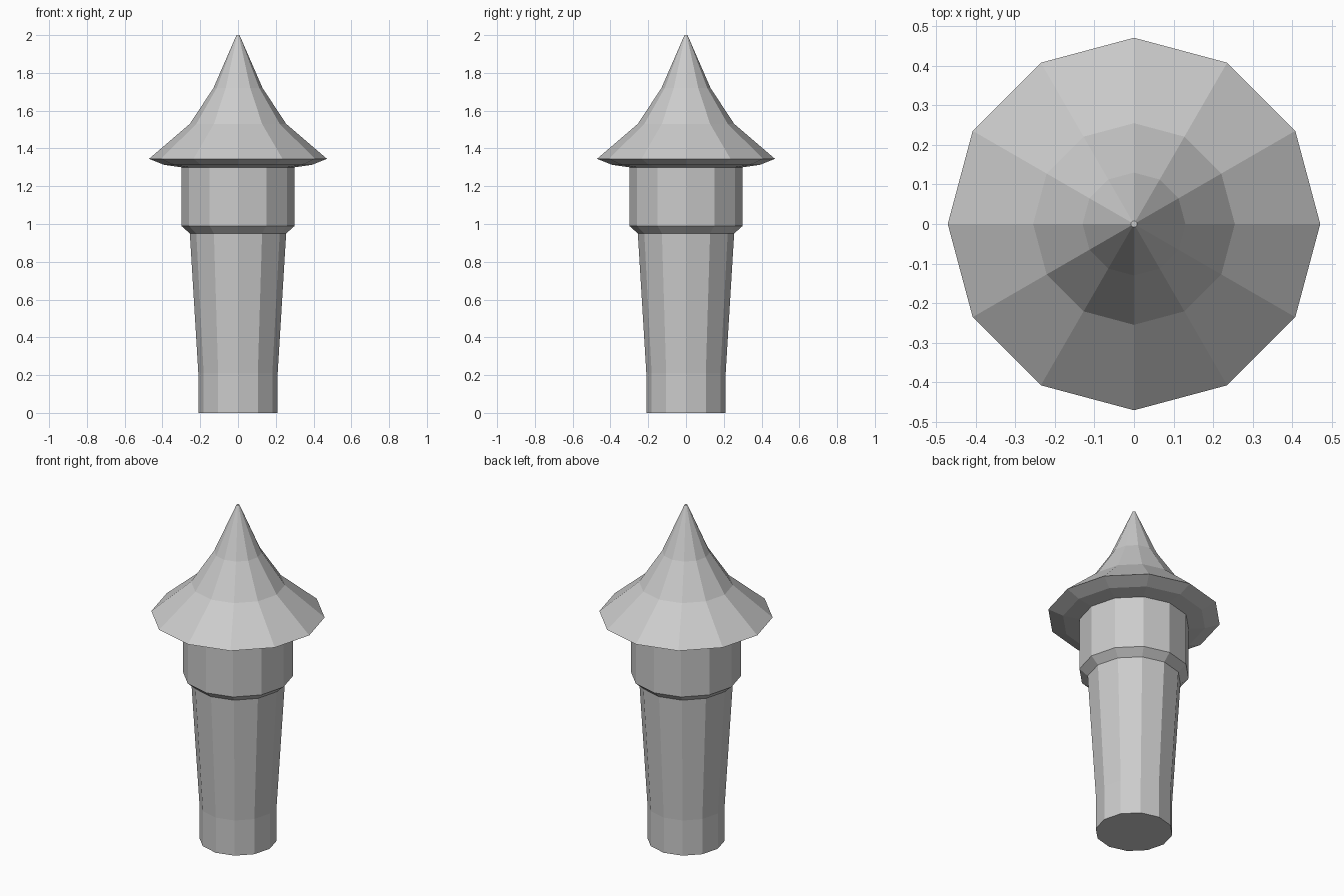
import bpy, bmesh, math

if "Cube" in bpy.data.objects:
    bpy.data.objects.remove(bpy.data.objects["Cube"])

SIDES = 12


def lathe(name, profile, cap_bottom=False, cap_top=False):
    """Flat-faced turned part from (radius, height) points, bottom to top."""
    bm = bmesh.new()
    rings = [[bm.verts.new((r * math.cos(math.tau * i / SIDES),
                            r * math.sin(math.tau * i / SIDES), z))
              for i in range(SIDES)] for r, z in profile]
    for low, high in zip(rings, rings[1:]):
        for i in range(SIDES):
            j = (i + 1) % SIDES
            bm.faces.new((low[i], low[j], high[j], high[i]))
    if cap_bottom:
        bm.faces.new(rings[0][::-1])
    if cap_top:
        bm.faces.new(rings[-1])
    mesh = bpy.data.meshes.new(name)
    bm.to_mesh(mesh)
    bm.free()
    obj = bpy.data.objects.new(name, mesh)
    bpy.context.collection.objects.link(obj)
    return obj


# Tapered shaft with a straight foot
lathe("shaft", [(0.21, 0), (0.21, 0.21), (0.255, 0.95)], cap_bottom=True)

# Wider drum with a chamfered lower edge
lathe("drum", [(0.255, 0.95), (0.30, 0.99), (0.30, 1.30)])

# Flared roof: shallow underside, sharp eave, concave spire
lathe("roof", [(0.30, 1.30), (0.39, 1.313), (0.471, 1.345), (0.255, 1.53),
               (0.13, 1.72), (0.008, 2.0)], cap_top=True)
